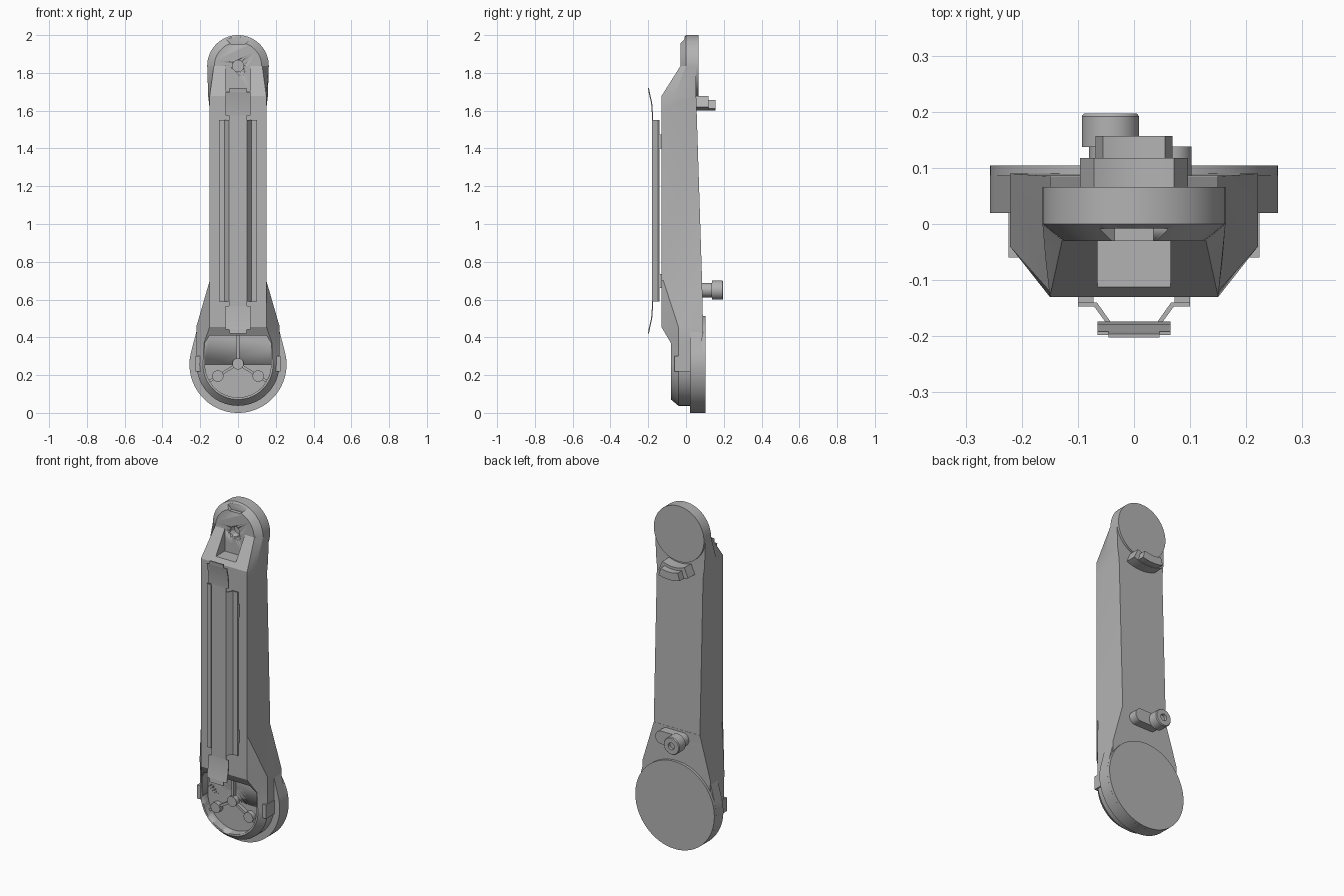
import bpy, bmesh, math
from mathutils import Vector

old = bpy.data.objects.get("Cube")
if old:
    bpy.data.objects.remove(old, do_unlink=True)

grey = bpy.data.materials.new("plain grey")
grey.use_nodes = True
colour = (0.45, 0.45, 0.45, 1)
grey.diffuse_color = colour
grey.node_tree.nodes["Principled BSDF"].inputs["Base Color"].default_value = colour

LOW, HIGH = 0.257, 1.837      # heights of the two pivot centres


def loft(name, rings):
    """Skin equal-length rings of points and cap both ends."""
    bm = bmesh.new()
    rows = [[bm.verts.new(p) for p in ring] for ring in rings]
    n = len(rows[0])
    for a, b in zip(rows, rows[1:]):
        for i in range(n):
            j = (i + 1) % n
            bm.faces.new((a[i], a[j], b[j], b[i]))
    bm.faces.new(rows[0])
    bm.faces.new(rows[-1])
    bmesh.ops.recalc_face_normals(bm, faces=bm.faces)
    me = bpy.data.meshes.new(name)
    bm.to_mesh(me)
    bm.free()
    me.materials.append(grey)
    ob = bpy.data.objects.new(name, me)
    bpy.context.collection.objects.link(ob)
    bpy.ops.object.select_all(action='DESELECT')
    bpy.context.view_layer.objects.active = ob
    ob.select_set(True)
    bpy.ops.object.shade_smooth_by_angle(angle=math.radians(28))
    return ob


def arc(r, z, start=0, end=360, n=64, x=0):
    closed = end - start == 360
    steps = n if closed else n - 1
    angles = [math.radians(start + (end - start) * i / steps) for i in range(n)]
    return [(x + r * math.cos(a), z + r * math.sin(a)) for a in angles]


def prism(name, outline, y0, y1):
    return loft(name, [[(x, y, z) for x, z in outline] for y in (y0, y1)])


def turned(name, x, z, profile):
    """Round part along y from (radius, y) pairs."""
    return loft(name, [[(px, y, pz) for px, pz in arc(r, z, x=x)] for r, y in profile])


def box(name, x0, x1, y0, y1, z0, z1):
    return prism(name, [(x0, z0), (x1, z0), (x1, z1), (x0, z1)], y0, y1)


def cut(target, cutter):
    mod = target.modifiers.new("cut", 'BOOLEAN')
    mod.operation = 'DIFFERENCE'
    mod.solver = 'EXACT'
    mod.object = cutter
    cutter.hide_render = True
    cutter.hide_set(True)


# Arm body: height, front depth, front half width, shoulder depth, shoulder half width, back
sections = [
    (0.257, -0.08, 0.185, -0.04, 0.22, 0.09),
    (0.37, -0.08, 0.18, -0.04, 0.22, 0.09),
    (0.455, -0.13, 0.15, -0.04, 0.221, 0.09),
    (0.70, -0.13, 0.15, -0.12, 0.15, 0.085),
    (1.61, -0.13, 0.15, -0.12, 0.15, 0.056),
    (1.677, -0.13, 0.15, -0.06, 0.158, 0.054),
    (1.837, -0.029, 0.128, 0.0, 0.163, 0.052),
]
body = loft("arm_body", [
    [(wf, yf, z), (wm, ym, z), (wm, yb, z), (-wm, yb, z), (-wm, ym, z), (-wf, yf, z)]
    for z, yf, wf, ym, wm, yb in sections])

# Upper head with tapered rim
head = turned("upper_head", 0, HIGH,
              [(0.125, -0.03), (0.163, 0.0), (0.163, 0.066)])

# Lower round cup, flared flange and back disc
cup = turned("lower_cup", 0, LOW, [(0.186, -0.08), (0.2195, -0.04), (0.2195, 0.05)])
flange_outline = [(-0.15, 0.70)] + arc(0.257, LOW, 164, 376, 56) + [(0.15, 0.70)]
prism("lower_flange", flange_outline, 0.02, 0.086)
turned("lower_back_disc", 0, LOW, [(0.257, 0.08), (0.257, 0.104)])

# Recesses
cavity = prism("cavity_cutter",
               [(-0.15, 0.41), (-0.175, 0.37)] + arc(0.175, LOW, 180, 360, 40)
               + [(0.175, 0.37), (0.15, 0.41)], -0.3, -0.03)
pocket = box("pocket_cutter", -0.065, 0.065, -0.3, -0.03, 1.705, 1.95)
pivot_hole = turned("pivot_hole_cutter", 0, HIGH, [(0.03, -0.2), (0.03, 0.01)])
notch = prism("notch_cutter", [(-0.06, 2.1), (-0.06, 1.975), (-0.035, 1.95),
                               (0.035, 1.95), (0.06, 1.975), (0.06, 2.1)], -0.2, -0.008)
for target, cutters in ((body, (cavity, pocket, pivot_hole)),
                        (cup, (cavity,)), (head, (pivot_hole, notch))):
    for c in cutters:
        cut(target, c)

# Pegs and ribs inside the cup
hub = Vector((0, 0.26))


def rib(name, a, b, w=0.007):
    a, b = Vector(a), Vector(b)
    d = (b - a).normalized()
    s = Vector((-d.y, d.x)) * w
    prism(name, [tuple(p) for p in (a + s, b + s, b - s, a - s)], -0.05, -0.025)


turned("cup_peg_centre", 0, hub.y, [(0.03, -0.025), (0.03, -0.058)])
rib("cup_rib_top", hub, (0, 0.412))
for side, sx in (("left", 1), ("right", -1)):
    turned("cup_peg_" + side, sx * 0.107, 0.195, [(0.03, -0.025), (0.03, -0.058)])
    rib("cup_rib_" + side, hub, (sx * 0.158, 0.164))
    box("cup_lug_" + side, sx * 0.192, sx * 0.224, -0.06, 0.025, 0.22, 0.30)

    # Channel rails with mounting feet
    section = [(0.1, -0.14), (0.1, -0.147), (0.071, -0.147),
               (0.047, -0.18), (0.042, -0.174), (0.066, -0.14)]
    loft("channel_rail_" + side,
         [[(sx * x, y, z) for x, y in section] for z in (0.59, 1.55)])
    for end, z in (("lower", 0.66), ("upper", 1.40)):
        box(f"rail_foot_{end}_{side}", sx * 0.072, sx * 0.1, -0.142, -0.12, z, z + 0.075)

# Spring strip with bent, widened ends: height, depth, half width
tip = [(0.42, -0.196, 0.045), (0.44, -0.192, 0.045), (0.442, -0.192, 0.065),
       (0.50, -0.179, 0.065), (0.565, -0.174, 0.065), (0.567, -0.174, 0.047)]
strip = tip + [(2.14 - z, y, w) for z, y, w in reversed(tip)]
loft("spring_strip", [[(-w, y, z), (w, y, z), (w, y - 0.006, z), (-w, y - 0.006, z)]
                      for z, y, w in strip])

# Curved stop tab on the upper back
for name, half, y0, y1, r0, r1 in (("stop_tab_base", 24, 0.045, 0.118, 0.175, 0.237),
                                   ("stop_tab_tip", 17, 0.11, 0.157, 0.19, 0.235)):
    outline = (arc(r0, HIGH, 270 - half, 270 + half, 10)
               + arc(r1, HIGH, 270 + half, 270 - half, 10))
    prism(name, outline, y0, y1)

# Rear link with a socketed knob
link = arc(0.038, 0.65, 90, 270, 20, -0.042) + arc(0.038, 0.65, -90, 90, 20, 0.065)
prism("rear_link", link, 0.07, 0.138)
turned("rear_knob", -0.042, 0.65, [(0.051, 0.137), (0.051, 0.192), (0.047, 0.197),
                                   (0.02, 0.197), (0.02, 0.18)])
